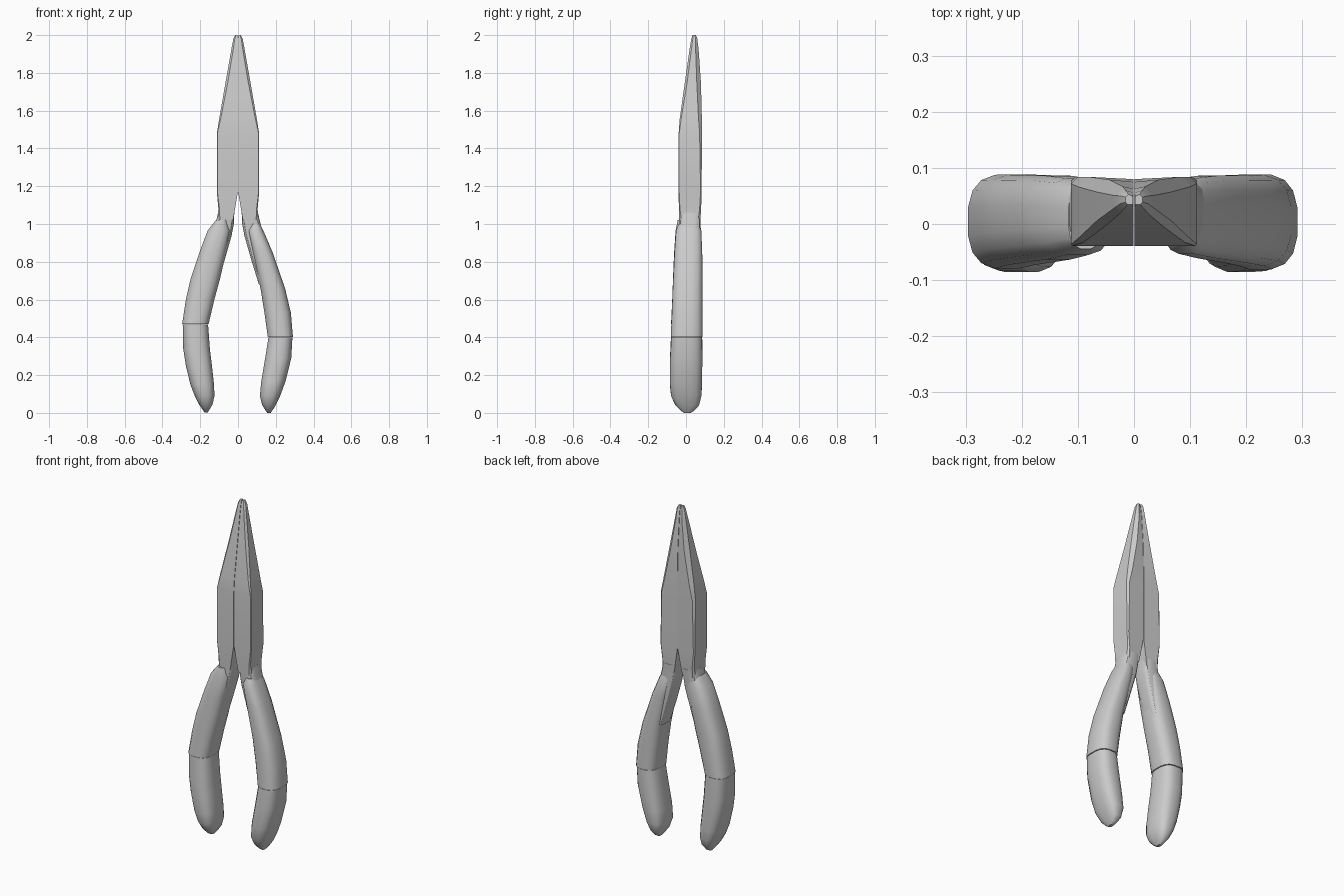
import bpy, bmesh, math


def loft(name, rings, angle=30):
    """Skin a list of equal-length vertex rings and cap both ends."""
    bm = bmesh.new()
    vs = [[bm.verts.new(p) for p in r] for r in rings]
    n = len(rings[0])
    for a, b in zip(vs, vs[1:]):
        for i in range(n):
            j = (i + 1) % n
            bm.faces.new((a[i], a[j], b[j], b[i]))
    bm.faces.new(vs[0])
    bm.faces.new(vs[-1])
    bmesh.ops.recalc_face_normals(bm, faces=bm.faces)
    me = bpy.data.meshes.new(name)
    bm.to_mesh(me)
    bm.free()
    ob = bpy.data.objects.new(name, me)
    bpy.context.collection.objects.link(ob)
    bpy.ops.object.select_all(action='DESELECT')
    ob.select_set(True)
    bpy.context.view_layer.objects.active = ob
    bpy.ops.object.shade_smooth_by_angle(angle=math.radians(angle))
    return ob


def oval(z, xo, xi, y0, y1, side, sides=16, power=0.72):
    """Rounded-box cross-section between outer/inner x and front/back y."""
    pts = []
    for k in range(sides):
        a = 2 * math.pi * (k + 0.5) / sides
        c, s = math.cos(a), math.sin(a)
        c = math.copysign(abs(c) ** power, c)
        s = math.copysign(abs(s) ** power, s)
        pts.append((side * ((xo + xi) / 2 + (xo - xi) / 2 * c),
                    (y0 + y1) / 2 + (y1 - y0) / 2 * s, z))
    return pts


def jaw_ring(z, xo, xi, y0, y1, cf, cb, side):
    """Flat front and inner face, chamfered outer edges."""
    pts = [(xi, y0), (xo - cf, y0), (xo, y0 + cf), (xo, y1 - cb), (xo - cb, y1), (xi, y1 - 0.004)]
    return [(side * x, y, z) for x, y in pts]


def lerp_ring(table, z):
    for a, b in zip(table, table[1:]):
        if a[0] >= z >= b[0]:
            t = (a[0] - z) / (a[0] - b[0])
            return tuple(p + (q - p) * t for p, q in zip(a, b))


# z, outer x, inner x, front y, back y, front chamfer, back chamfer
JAW = [(1.02, .108, .026, -.036, .076, .012, .012),
       (1.08, .104, .016, -.038, .080, .006, .008),
       (1.17, .112, .001, -.039, .083, .003, .006),
       (1.48, .112, .001, -.039, .084, .003, .012),
       (1.56, .099, .001, -.033, .084, .008, .018),
       (1.75, .066, .001, -.006, .079, .012, .022),
       (1.92, .036, .001, .018, .067, .010, .016),
       (1.98, .025, .001, .028, .060, .008, .010),
       (2.00, .015, .002, .035, .053, .004, .005)]

# Bare metal shank running down into each grip
SHANK = [(1.06, .106, .019, -.036, .079), (1.0, .120, .022, -.034, .076),
         (.94, .135, .033, -.034, .076), (.8, .17, .073, -.034, .072),
         (.68, .2, .11, -.03, .07)]

# Grips: z, outer x, inner x, front y, back y
GRIP_L = [(1.02, .117, .055, -.045, .070), (.965, .162, .038, -.056, .082),
          (.85, .205, .062, -.064, .087), (.71, .252, .094, -.070, .088),
          (.60, .277, .124, -.074, .089), (.48, .297, .155, -.080, .089),
          (.34, .291, .148, -.084, .088), (.25, .277, .137, -.087, .087),
          (.15, .253, .126, -.087, .086), (.09, .230, .124, -.080, .083),
          (.045, .207, .134, -.060, .070), (.015, .186, .152, -.030, .045),
          (.003, .178, .160, -.010, .025)]
GRIP_R = [(1.0, .115, .07, -.04, .068), (.965, .135, .05, -.054, .082),
          (.85, .184, .075, -.062, .087), (.66, .250, .118, -.071, .088),
          (.53, .281, .139, -.076, .089), (.40, .292, .157, -.082, .089),
          (.29, .283, .143, -.085, .088), (.165, .252, .122, -.087, .086),
          (.09, .224, .115, -.080, .083), (.04, .200, .128, -.056, .070),
          (.012, .182, .146, -.028, .045), (.0, .173, .155, -.010, .025)]

for side, label, grip, seam in ((-1, "left", GRIP_L, .47), (1, "right", GRIP_R, .40)):
    # Jaw half and shank
    loft(label + "_jaw", [jaw_ring(*r, side) for r in JAW], 25)
    loft(label + "_shank", [oval(*r, side, power=.5) for r in SHANK])
    # Upper and lower grip sleeves, parted by a fine seam
    upper = [r for r in grip if r[0] > seam + .01] + [lerp_ring(grip, seam + .001)]
    z, xo, xi, y0, y1 = lerp_ring(grip, seam)
    rim = (z - .002, xo - .003, xi + .003, y0 + .003, y1 - .003)
    lower = [rim] + [r for r in grip if r[0] < seam - .01]
    loft(label + "_upper_grip", [oval(*r, side) for r in upper], 35)
    loft(label + "_lower_grip", [oval(*r, side) for r in lower], 35)
